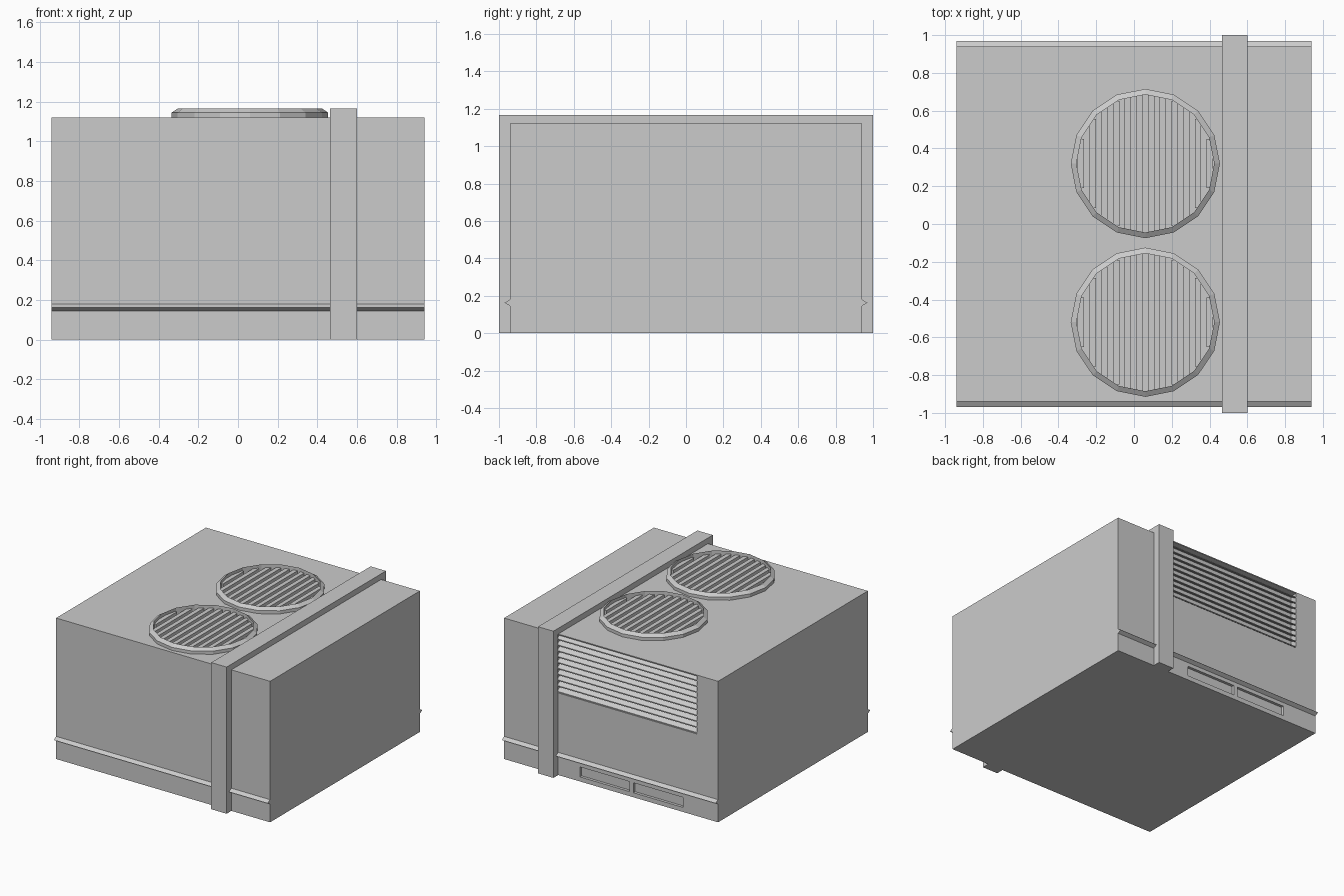
import bpy, bmesh, math
from mathutils import Vector

if "Cube" in bpy.data.objects:
    bpy.data.objects.remove(bpy.data.objects["Cube"])


def finish(name, bm):
    bmesh.ops.recalc_face_normals(bm, faces=bm.faces[:])
    me = bpy.data.meshes.new(name)
    bm.to_mesh(me)
    bm.free()
    ob = bpy.data.objects.new(name, me)
    bpy.context.collection.objects.link(ob)
    return ob


def add_prism(bm, profile, x0, x1):
    """Extrude a (y, z) profile along x."""
    face = bm.faces.new([bm.verts.new((x0, y, z)) for y, z in profile])
    new = bmesh.ops.extrude_face_region(bm, geom=[face])["geom"]
    verts = [g for g in new if isinstance(g, bmesh.types.BMVert)]
    bmesh.ops.translate(bm, verts=verts, vec=(x1 - x0, 0, 0))


def prism(name, profile, x0, x1):
    bm = bmesh.new()
    add_prism(bm, profile, x0, x1)
    return finish(name, bm)


def rect(y0, y1, z0, z1):
    return [(y0, z0), (y1, z0), (y1, z1), (y0, z1)]


def lathe(name, profile, cx, cy, n=16):
    """Revolve an (r, z) profile into n flat sides, capping both open ends."""
    bm = bmesh.new()
    rings = [[bm.verts.new((cx + r * math.cos(2 * math.pi * i / n),
                            cy + r * math.sin(2 * math.pi * i / n), z))
              for i in range(n)] for r, z in profile]
    for a, b in zip(rings, rings[1:]):
        for i in range(n):
            j = (i + 1) % n
            bm.faces.new((a[i], a[j], b[j], b[i]))
    bm.faces.new(rings[0])
    bm.faces.new(rings[-1])
    return finish(name, bm)


def cut(target, cutter):
    mod = target.modifiers.new("cut", "BOOLEAN")
    mod.operation = "DIFFERENCE"
    mod.solver = "EXACT"
    mod.object = cutter
    cutter.hide_render = True
    bpy.context.view_layer.objects.active = target
    bpy.ops.object.modifier_apply(modifier=mod.name)
    bpy.data.objects.remove(cutter)


W, H = 0.94, 1.12
FAN_X, FAN_YS, FAN_R = 0.06, (0.32, -0.52), 0.365
FLOOR = 1.085

# housing with a pointed ridge along front and back
side = [(W, 0), (W, 0.145), (0.97, 0.162), (W, 0.18), (W, H)]
housing = prism("housing", side + [(-y, z) for y, z in reversed(side)], -W, W)

# louver opening and two shallow handle recesses in the back
cut(housing, prism("louver_cutter", rect(0.88, 1.1, 0.652, 1.112), -0.757, 0.475))
for x0, x1 in ((-0.634, -0.196), (-0.163, 0.275)):
    cut(housing, prism("recess_cutter", rect(0.918, 1.1, 0.036, 0.115), x0, x1))

# fan wells in the roof
for cy in FAN_YS:
    cut(housing, lathe("well_cutter", [(FAN_R, FLOOR), (FAN_R, 1.3)], FAN_X, cy))

# back louver slats
bm = bmesh.new()
for i in range(10):
    z = 0.655 + i * 0.0463
    add_prism(bm, [(0.878, z + 0.044), (0.878, z + 0.034), (W, z), (W, z + 0.008)],
              -0.757, 0.475)
finish("louver_slats", bm)

# fan rims and grille bars
for k, cy in enumerate(FAN_YS, 1):
    bm = bmesh.new()
    n = 16
    prof = [(0.395, H - 0.005), (0.395, 1.145), (FAN_R, 1.165), (FAN_R, H - 0.005)]
    rings = [[bm.verts.new((FAN_X + r * math.cos(2 * math.pi * i / n),
                            cy + r * math.sin(2 * math.pi * i / n), z))
              for i in range(n)] for r, z in prof]
    for a, b in zip(rings, rings[1:] + rings[:1]):
        for i in range(n):
            j = (i + 1) % n
            bm.faces.new((a[i], a[j], b[j], b[i]))
    finish(f"fan_rim_{k}", bm)

    bm = bmesh.new()
    pitch = 0.062
    for i in range(12):
        x = (i - 5.5) * pitch
        half = math.sqrt(FAN_R ** 2 - x * x)
        add_prism(bm, rect(cy - half, cy + half, FLOOR, 1.14),
                  FAN_X + x - 0.017, FAN_X + x + 0.017)
    finish(f"fan_grille_{k}", bm)

# strap running over the housing
strap = [(-1, 0), (-1, 1.165), (1, 1.165), (1, 0),
         (W, 0), (W, H), (-W, H), (-W, 0)]
prism("strap", strap, 0.465, 0.6)
